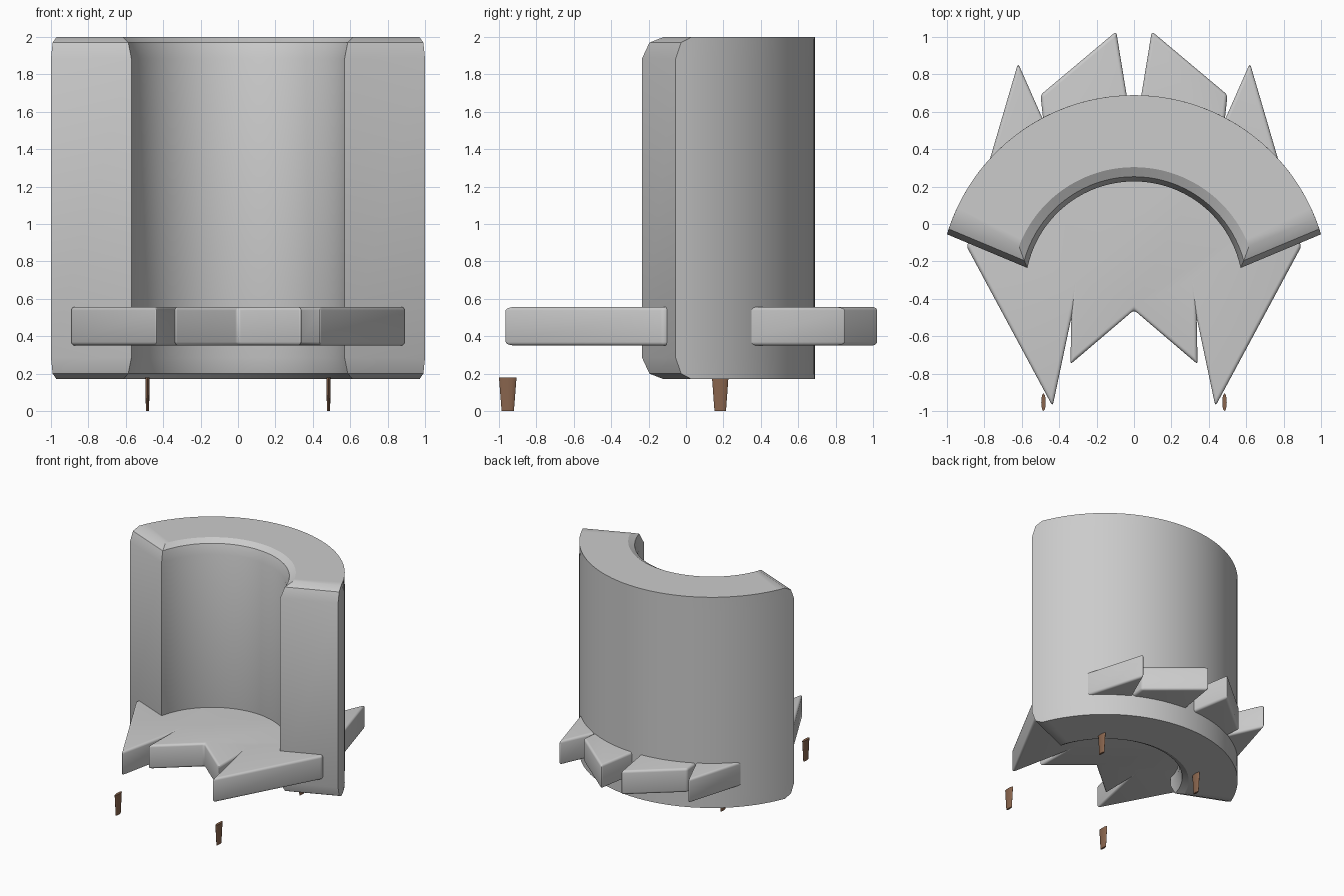
import bpy, bmesh, math

if "Cube" in bpy.data.objects:
    bpy.data.objects.remove(bpy.data.objects["Cube"])


def finish(bm, name, mat=None):
    bmesh.ops.recalc_face_normals(bm, faces=bm.faces)
    me = bpy.data.meshes.new(name)
    bm.to_mesh(me)
    bm.free()
    ob = bpy.data.objects.new(name, me)
    bpy.context.collection.objects.link(ob)
    if mat:
        me.materials.append(mat)
    bpy.ops.object.select_all(action='DESELECT')
    ob.select_set(True)
    bpy.context.view_layer.objects.active = ob
    return ob


# Curved backrest: arc section, inset at top and bottom for the chamfer
CY, SEG = -0.355, 40
P, Q = (1.0, -0.055), (0.57, -0.235)          # outer and inner end corners
L = math.dist(P, Q)
DX, DY = (P[0] - Q[0]) / L, (P[1] - Q[1]) / L


def end_angle(r, d):
    # angle where the end face, moved inward by d, meets the circle of radius r
    x, y = Q[0] - DY * d, Q[1] + DX * d - CY
    b = x * DX + y * DY
    t = -b + math.sqrt(b * b - (x * x + y * y - r * r))
    return math.atan2(y + DY * t, x + DX * t)


def arc(r, d):
    a = end_angle(r, d)
    angs = [a + (math.pi - 2 * a) * i / SEG for i in range(SEG + 1)]
    return [(r * math.cos(t), CY + r * math.sin(t)) for t in angs]


R_OUT = math.hypot(P[0], P[1] - CY)
R_IN = math.hypot(Q[0], Q[1] - CY)
bm = bmesh.new()
rows = []
for z, d in ((0.17, 0.09), (0.20, 0.03), (0.285, 0), (1.885, 0), (1.97, 0.03), (2.0, 0.09)):
    pts = arc(R_OUT, d) + arc(R_IN + d * 0.85, d)[::-1]
    rows.append([bm.verts.new((x, y, z)) for x, y in pts])
n = len(rows[0])
for a, b in zip(rows, rows[1:]):
    for i in range(n):
        j = (i + 1) % n
        bm.faces.new((a[i], a[j], b[j], b[i]))
for row in (rows[0], rows[-1]):
    for i in range(SEG):
        bm.faces.new((row[i], row[i + 1], row[n - 2 - i], row[n - 1 - i]))
finish(bm, "backrest")
bpy.ops.object.shade_smooth_by_angle(angle=math.radians(30))

# Jagged seat slab with rounded edges (half outline, mirrored)
half = [(0.34, -0.75), (0.335, -0.50), (0.435, -0.975), (0.895, -0.12), (0.80, 0.10),
        (0.79, 0.28), (0.62, 0.86), (0.485, 0.555), (0.50, 0.69), (0.095, 1.03)]
outline = [(0, -0.46)] + half + [(0, 0.45)] + [(-x, y) for x, y in reversed(half)]
bm = bmesh.new()
face = bm.faces.new([bm.verts.new((x, y, 0.35)) for x, y in outline])
top = bmesh.ops.extrude_face_region(bm, geom=[face])["geom"]
bmesh.ops.translate(bm, vec=(0, 0, 0.207),
                    verts=[v for v in top if isinstance(v, bmesh.types.BMVert)])
seat = finish(bm, "seat")
bev = seat.modifiers.new("rounding", 'BEVEL')
bev.width, bev.segments, bev.limit_method = 0.055, 4, 'ANGLE'
bev.use_clamp_overlap = True
bpy.ops.object.modifier_apply(modifier=bev.name)
bpy.ops.object.shade_smooth_by_angle(angle=math.radians(40))

# Thin tapered legs
wood = bpy.data.materials.new("wood")
wood.diffuse_color = (0.25, 0.13, 0.075, 1)
wood.use_nodes = True
wood.node_tree.nodes["Principled BSDF"].inputs["Base Color"].default_value = wood.diffuse_color
for y, label, w in ((-0.953, "front", 0.047), (0.183, "back", 0.044)):
    for s, side in ((-1, "left"), (1, "right")):
        bm = bmesh.new()
        bmesh.ops.create_cone(bm, cap_ends=True, segments=12, radius1=0.7, radius2=1, depth=0.18)
        for v in bm.verts:
            v.co = (v.co.x * 0.012 + s * 0.484, v.co.y * w + y, v.co.z + 0.09)
        finish(bm, f"{label}_leg_{side}", wood)
        bpy.ops.object.shade_smooth_by_angle(angle=math.radians(35))
